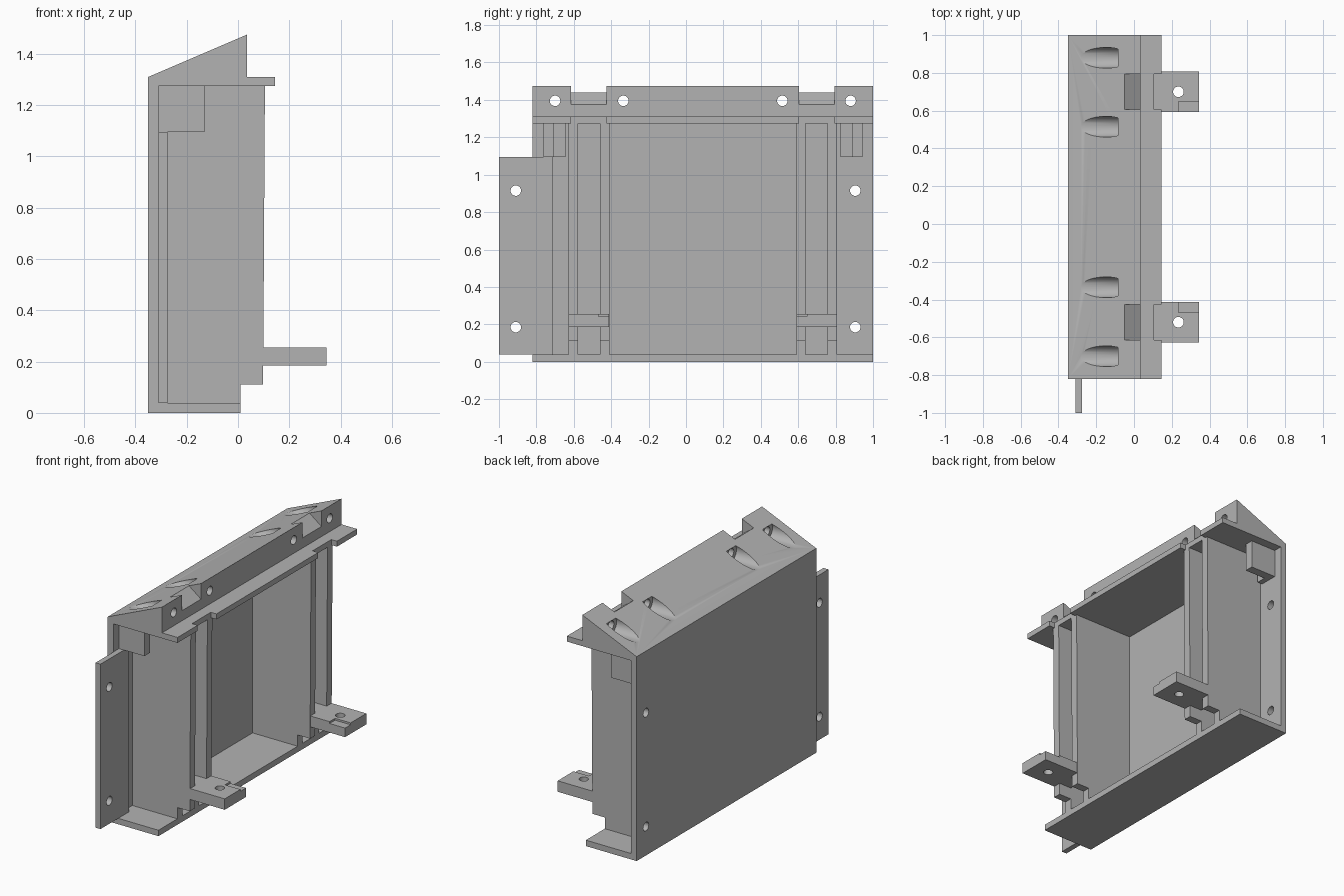
import bpy, bmesh, math
from mathutils import Matrix

if "Cube" in bpy.data.objects:
    bpy.data.objects.remove(bpy.data.objects["Cube"])

grey = bpy.data.materials.new("plain grey")
grey.use_nodes = True
colour = (0.45, 0.45, 0.45, 1)
grey.diffuse_color = colour
grey.node_tree.nodes["Principled BSDF"].inputs["Base Color"].default_value = colour

MID = 0.09       # centre of the shell along y
BACK = -0.31     # inner face of the back plate


def prism(name, profile, y0, y1):
    """Extrude an x-z profile between two y positions."""
    bm = bmesh.new()
    face = bm.faces.new([bm.verts.new((x, y0, z)) for x, z in profile])
    out = bmesh.ops.extrude_face_region(bm, geom=[face])
    moved = [v for v in out["geom"] if isinstance(v, bmesh.types.BMVert)]
    bmesh.ops.translate(bm, verts=moved, vec=(0, y1 - y0, 0))
    bmesh.ops.recalc_face_normals(bm, faces=bm.faces)
    mesh = bpy.data.meshes.new(name)
    bm.to_mesh(mesh)
    bm.free()
    mesh.materials.append(grey)
    ob = bpy.data.objects.new(name, mesh)
    bpy.context.collection.objects.link(ob)
    return ob


def box(name, x0, x1, y0, y1, z0, z1):
    return prism(name, [(x0, z0), (x1, z0), (x1, z1), (x0, z1)], y0, y1)


def rod(centre, radius, length, axis):
    """Cylinder cutter along x or z."""
    bm = bmesh.new()
    turn = Matrix.Rotation(math.pi / 2, 4, "Y") if axis == "x" else Matrix()
    bmesh.ops.create_cone(bm, cap_ends=True, segments=32, radius1=radius, radius2=radius,
                          depth=length, matrix=Matrix.Translation(centre) @ turn)
    mesh = bpy.data.meshes.new("cutter")
    bm.to_mesh(mesh)
    bm.free()
    mesh.materials.append(grey)
    ob = bpy.data.objects.new("cutter", mesh)
    bpy.context.collection.objects.link(ob)
    return ob


def cut(ob, cutters):
    for c in cutters:
        mod = ob.modifiers.new("cut", "BOOLEAN")
        mod.operation, mod.object, mod.solver = "DIFFERENCE", c, "EXACT"
    bpy.context.view_layer.update()
    result = bpy.data.meshes.new_from_object(ob.evaluated_get(bpy.context.evaluated_depsgraph_get()))
    ob.modifiers.clear()
    ob.data = result
    for c in cutters:
        bpy.data.objects.remove(c)
    bpy.context.view_layer.objects.active = ob
    ob.select_set(True)
    bpy.ops.object.shade_smooth_by_angle(angle=math.radians(30))
    ob.select_set(False)


def span(side, a, b):
    """Mirror a y range about the shell centre."""
    return sorted((MID + side * a, MID + side * b))


# Shell: back plate, floor and side mounting flange
back = box("back_plate", -0.35, BACK, -0.82, 1, 0, 1.29)
cut(back, [rod((-0.33, 0.905, z), 0.028, 0.2, "x") for z in (0.185, 0.915)])
box("floor_plate", -0.35, 0.01, -0.82, 1, 0, 0.038)
flange = box("side_flange", BACK, -0.275, -1, -0.71, 0.038, 1.095)
cut(flange, [rod((-0.29, -0.91, z), 0.028, 0.2, "x") for z in (0.185, 0.915)])

# Sloped top with front lip, screw pockets and notches
top = prism("sloped_top", [(-0.35, 1.275), (0.145, 1.275), (0.145, 1.31),
                           (0.035, 1.31), (0.035, 1.475), (-0.35, 1.31)], -0.82, 1)
cutters = []
for side in (-1, 1):
    y0, y1 = span(side, 0.515, 0.705)
    cutters.append(prism("cutter", [(-0.05, 1.4386), (0.035, 1.375), (0.06, 1.356),
                                    (0.06, 1.6), (-0.05, 1.6)], y0, y1))
    cutters.append(box("cutter", 0.105, 0.2, y0, y1, 1.2, 1.34))
    for offset in (0.425, 0.79):
        y = MID + side * offset
        cutters.append(rod((-0.285, y, 1.395), 0.055, 0.4, "x"))
        cutters.append(rod((0, y, 1.395), 0.028, 0.3, "x"))
cut(top, cutters)

# Paired walls, foot tabs and corner blocks on each side
wall = [(BACK, 0.03), (0.01, 0.03), (0.01, 0.11), (0.098, 0.11), (0.105, 1.28), (BACK, 1.28)]
for side, label in ((-1, "front"), (1, "rear")):
    prism(label + "_inner_wall", wall, *span(side, 0.5, 0.55))
    prism(label + "_outer_wall", wall, *span(side, 0.667, 0.718))

    tab = box(label + "_foot_tab", 0.01, 0.345, *span(side, 0.502, 0.717), 0.185, 0.255)
    cut(tab, [rod((0.235, MID + side * 0.61, 0.22), 0.028, 0.2, "z"),
              box("cutter", 0.235, 0.4, *span(side, 0.45, 0.558), 0.243, 0.3)])

    box(label + "_corner_block", BACK, -0.13, *span(side, 0.797, 0.853), 1.095, 1.28)
    box(label + "_corner_pad", BACK, -0.275, *span(side, 0.735, 0.797), 1.095, 1.28)
